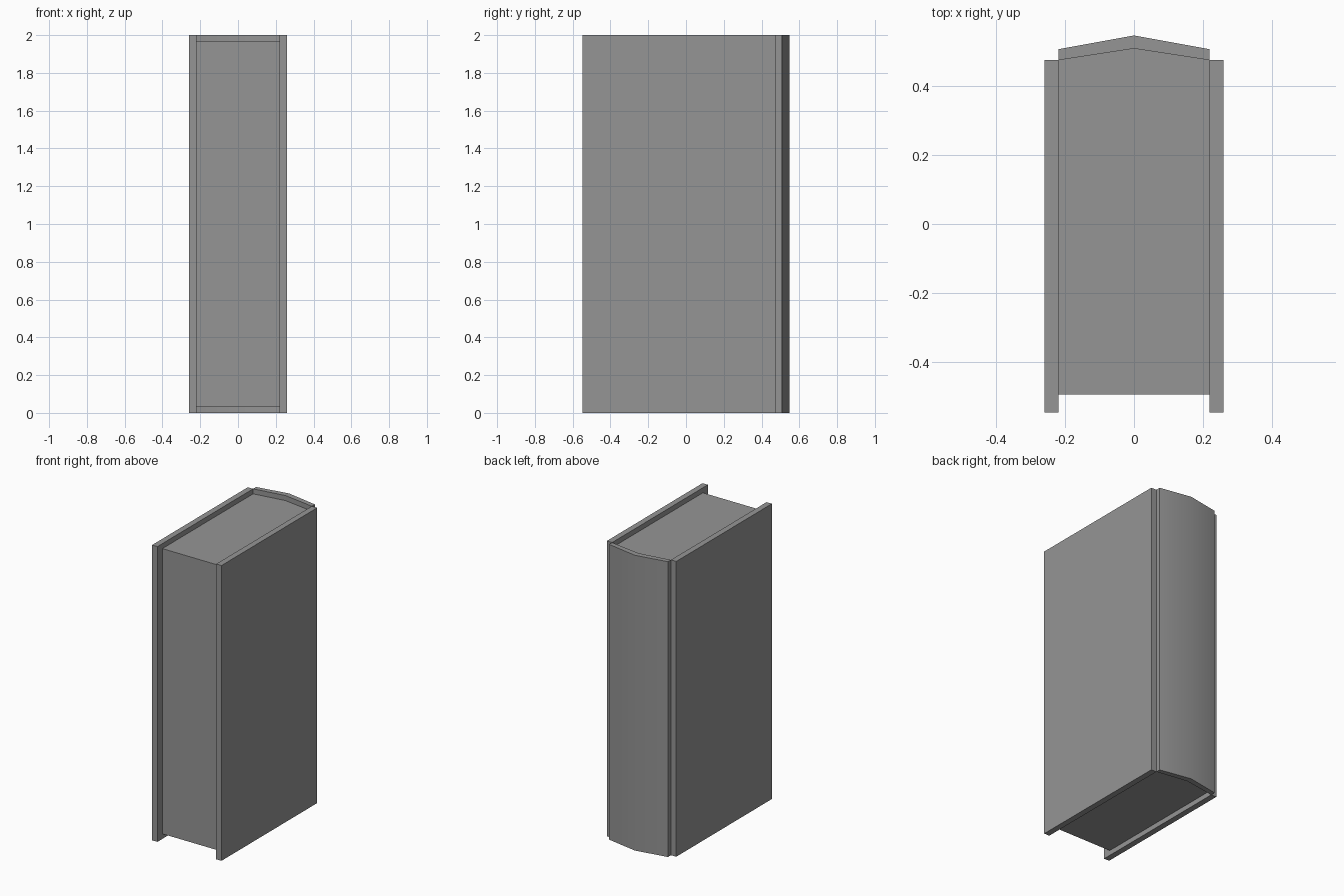
import bpy
import bmesh
import math

cube = bpy.data.objects.get("Cube")
if cube:
    bpy.data.objects.remove(cube, do_unlink=True)

grey = bpy.data.materials.new("plain grey")
grey.use_nodes = True
colour = (0.3, 0.3, 0.3, 1)
grey.diffuse_color = colour
grey.node_tree.nodes["Principled BSDF"].inputs["Base Color"].default_value = colour


def prism(name, outline, bottom, top, smooth=False):
    """Extrude a plan outline upwards between two heights."""
    bm = bmesh.new()
    face = bm.faces.new([bm.verts.new((x, y, bottom)) for x, y in outline])
    new = bmesh.ops.extrude_face_region(bm, geom=[face])["geom"]
    bmesh.ops.translate(bm, vec=(0, 0, top - bottom),
                        verts=[v for v in new if isinstance(v, bmesh.types.BMVert)])
    bmesh.ops.recalc_face_normals(bm, faces=bm.faces)
    mesh = bpy.data.meshes.new(name)
    bm.to_mesh(mesh)
    bm.free()
    mesh.materials.append(grey)
    obj = bpy.data.objects.new(name, mesh)
    bpy.context.collection.objects.link(obj)
    if smooth:
        bpy.ops.object.select_all(action='DESELECT')
        obj.select_set(True)
        bpy.context.view_layer.objects.active = obj
        bpy.ops.object.shade_smooth_by_angle(angle=math.radians(30))


half, board = 0.22, 0.26       # inside and outside of the covers
front, hinge = -0.548, 0.476   # free edge and spine edge of the covers
height = 2.0

# Cover boards
for side, name in ((1, "left_cover"), (-1, "right_cover")):
    prism(name, [(side * half, front), (side * board, front),
                 (side * board, hinge), (side * half, hinge)], 0, height)

# Page block with a peaked back
prism("page_block", [(-half, -0.495), (half, -0.495), (half, hinge),
                     (0, 0.51), (-half, hinge)], 0.034, height - 0.034)

# Spine, softly shaded across its ridge
prism("spine", [(-half, hinge), (0, 0.51), (half, hinge),
                (half, 0.508), (0, 0.548), (-half, 0.508)], 0, height, smooth=True)
